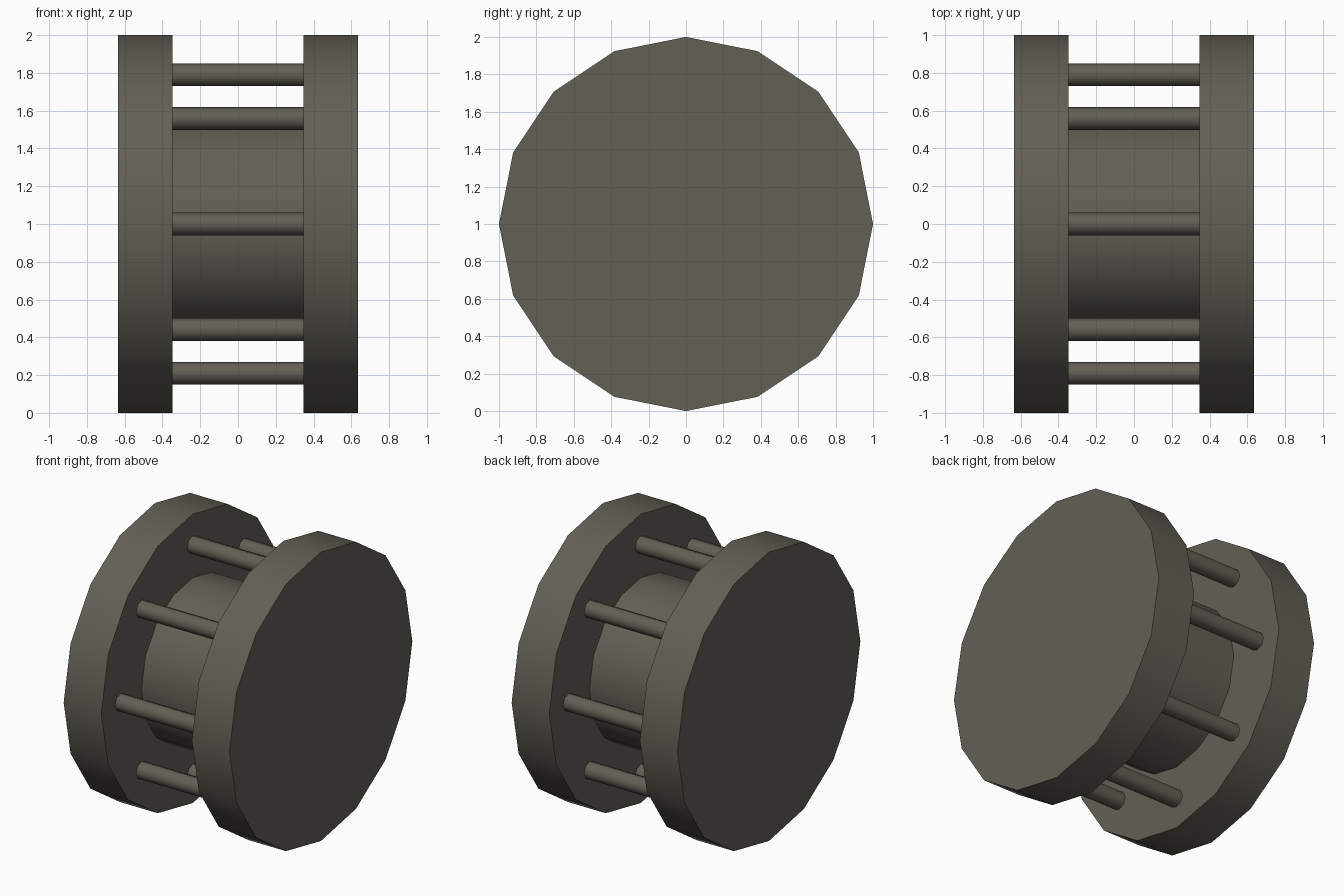
import bpy, math

if "Cube" in bpy.data.objects:
    bpy.data.objects.remove(bpy.data.objects["Cube"])

# One flat colour for the whole spool
metal = bpy.data.materials.new("dark_warm_grey")
metal.diffuse_color = (0.125, 0.115, 0.092, 1)
metal.use_nodes = True
metal.node_tree.nodes["Principled BSDF"].inputs["Base Color"].default_value = metal.diffuse_color


def x_cylinder(name, sides, radius, x0, x1, y=0.0, z=1.0):
    """Smooth-sided cylinder along x with a corner pointing straight up."""
    bpy.ops.mesh.primitive_cylinder_add(
        vertices=sides, radius=radius, depth=x1 - x0,
        location=((x0 + x1) / 2, y, z), rotation=(0, math.pi / 2, 0))
    obj = bpy.context.object
    obj.name = name
    obj.data.materials.append(metal)
    bpy.ops.object.shade_smooth_by_angle(angle=math.radians(60))
    return obj


INNER, OUTER = 0.347, 0.635

# End discs
x_cylinder("left_disc", 16, 1.0, -OUTER, -INNER)
x_cylinder("right_disc", 16, 1.0, INNER, OUTER)

# Central drum
x_cylinder("hub", 16, 0.56, -INNER, INNER)

# Ring of eight rods between the discs
for i in range(8):
    a = i * math.pi / 4
    x_cylinder(f"rod_{i + 1}", 8, 0.06, -INNER, INNER,
               0.79 * math.cos(a), 1.0 + 0.79 * math.sin(a))
